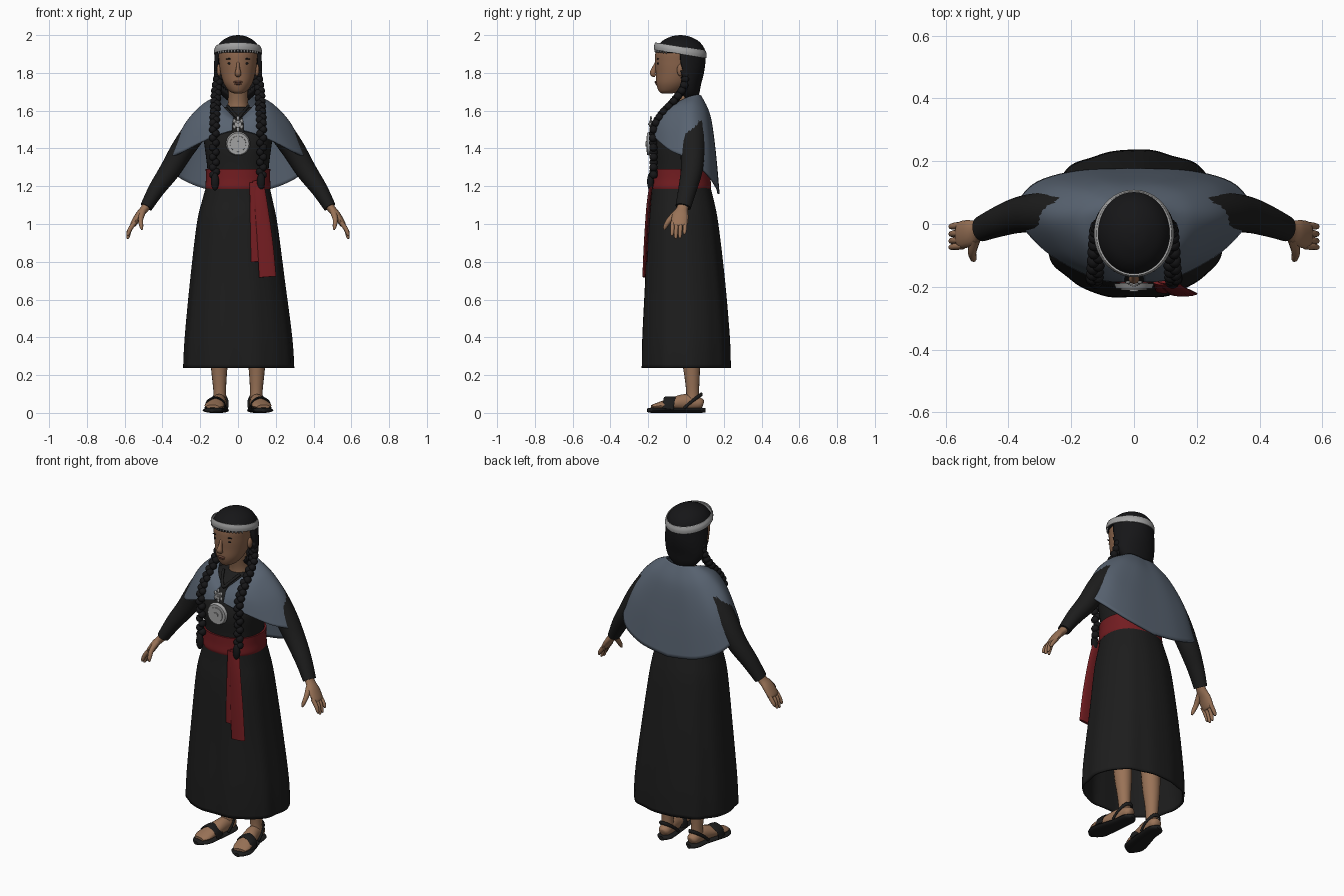
import bpy, bmesh, math
from mathutils import Vector

def material(name, r, g, b):
    m = bpy.data.materials.new(name)
    m.diffuse_color = (r, g, b, 1)
    return m

BLACK = material("black_cloth", .012, .012, .012)
HAIR = material("hair_black", .008, .008, .009)
SLATE = material("slate_wool", .098, .125, .165)
RED = material("red_sash", .17, .012, .015)
SKIN = material("skin", .32, .17, .095)
FACE = material("face_skin", .26, .13, .072)
LIPS = material("lip_brown", .17, .07, .045)
SILVER = material("silver", .36, .36, .36)

def spline(pts, n):
    """Catmull-Rom resampling of tuples of any length."""
    out = []
    for i in range(len(pts) - 1):
        a, b, c, d = pts[max(i - 1, 0)], pts[i], pts[i + 1], pts[min(i + 2, len(pts) - 1)]
        for k in range(n):
            t = k / n
            out.append(tuple(.5 * (2 * q + (r - p) * t + (2 * p - 5 * q + 4 * r - s) * t * t
                                   + (3 * q - p - 3 * r + s) * t ** 3) for p, q, r, s in zip(a, b, c, d)))
    out.append(tuple(pts[-1]))
    return out

def finish(name, bm, mat, thick=0, angle=50):
    bmesh.ops.recalc_face_normals(bm, faces=bm.faces)
    me = bpy.data.meshes.new(name)
    bm.to_mesh(me)
    bm.free()
    me.materials.append(mat)
    ob = bpy.data.objects.new(name, me)
    bpy.context.collection.objects.link(ob)
    bpy.ops.object.select_all(action='DESELECT')
    ob.select_set(True)
    bpy.context.view_layer.objects.active = ob
    bpy.ops.object.shade_smooth_by_angle(angle=math.radians(angle))
    if thick:
        mod = ob.modifiers.new("thickness", 'SOLIDIFY')
        mod.thickness = thick
    return ob

def grid(rows, closed=True, caps=True):
    bm = bmesh.new()
    vs = [[bm.verts.new(p) for p in r] for r in rows]
    n = len(vs[0])
    for a, b in zip(vs, vs[1:]):
        for j in range(n if closed else n - 1):
            k = (j + 1) % n
            bm.faces.new((a[j], a[k], b[k], b[j]))
    if closed and caps:
        bm.faces.new(vs[0])
        bm.faces.new(vs[-1])
    return bm

def loft(rings, seg=48, power=2, folds=0, tilt=0, caps=True, sub=5):
    """Horizontal rings (z, cx, cy, rx, ry), smoothed between."""
    rows = []
    rs = spline(rings, sub)
    for i, (z, cx, cy, rx, ry) in enumerate(rs):
        row = []
        for j in range(seg):
            a = 2 * math.pi * j / seg
            c, s = math.cos(a), math.sin(a)
            f = 1 + folds * i / len(rs) * (math.sin(9 * a) + .6 * math.sin(14 * a + 1))
            x = rx * f * math.copysign(abs(c) ** (2 / power), c)
            y = ry * f * math.copysign(abs(s) ** (2 / power), s)
            row.append((cx + x, cy + y, z + tilt * y))
        rows.append(row)
    return grid(rows, True, caps)

def tube(pts, ref=(0, 1, 0), side=1, seg=16, sub=5):
    """Path points (x, y, z, ru, rv); ru lies along ref."""
    ps = spline(pts, sub)
    cs = [Vector((p[0] * side, p[1], p[2])) for p in ps]
    rows = []
    for i, p in enumerate(ps):
        t = (cs[min(i + 1, len(cs) - 1)] - cs[max(i - 1, 0)]).normalized()
        u = Vector(ref)
        u = (u - t * u.dot(t)).normalized()
        v = t.cross(u)
        rows.append([cs[i] + u * p[3] * math.cos(a) + v * p[4] * math.sin(a)
                     for a in (2 * math.pi * j / seg for j in range(seg))])
    return grid(rows)

def balls(items, seg=14):
    """Joined ellipsoids (centre, radii)."""
    bm = bmesh.new()
    for c, r in items:
        new = bmesh.ops.create_uvsphere(bm, u_segments=seg, v_segments=seg // 2 + 2, radius=1)['verts']
        for v in new:
            v.co = Vector(c) + Vector(a * b for a, b in zip(v.co, r))
    return bm

# dress: skirt and bodice
finish("skirt", loft([(1.22, 0, -.03, .162, .152), (1.13, -.003, -.022, .185, .168), (1.0, -.005, -.017, .213, .188),
                      (.7, -.003, -.006, .25, .212), (.4, .002, -.001, .283, .232), (.238, .003, 0, .292, .236)],
                     96, 2.25, .012, caps=False), BLACK, .012)
finish("bodice", loft([(1.18, 0, -.03, .155, .148), (1.3, 0, -.032, .163, .147), (1.42, 0, -.035, .178, .15),
                       (1.52, 0, -.012, .19, .132), (1.585, 0, .01, .15, .095), (1.62, 0, .015, .085, .07)],
                      power=2.2), BLACK)

# sash and its hanging ends
finish("sash", loft([(1.185, 0, -.03, .17, .16), (1.2, 0, -.03, .173, .163), (1.24, 0, -.03, .17, .16),
                     (1.29, 0, -.03, .171, .159)], power=2.2), RED)
finish("sash_end_long", tube([(.105, -.18, 1.23, .03, .01), (.122, -.2, 1.1, .035, .009),
                              (.143, -.214, .9, .042, .009), (.157, -.222, .72, .045, .009)], (1, 0, 0)), RED)
finish("sash_end_short", tube([(.085, -.185, 1.22, .024, .009), (.092, -.202, 1.0, .027, .008),
                               (.097, -.213, .8, .028, .008)], (1, 0, 0)), RED)

# shoulder cape: neck, shoulder, middle and hem curves from front to back, mirrored
cape = [
    [(.02, -.125, 1.565), (.07, -.085, 1.615), (.1, -.03, 1.655), (.105, .03, 1.68), (.085, .065, 1.685),
     (.045, .08, 1.68), (0, .083, 1.675)],
    [(.025, -.155, 1.55), (.1, -.125, 1.59), (.165, -.055, 1.62), (.19, .03, 1.632), (.17, .095, 1.6),
     (.09, .125, 1.58), (0, .13, 1.57)],
    [(.03, -.175, 1.52), (.12, -.155, 1.535), (.22, -.085, 1.525), (.285, .025, 1.525), (.265, .115, 1.45),
     (.15, .152, 1.4), (0, .158, 1.38)],
    [(.03, -.185, 1.495), (.13, -.172, 1.465), (.285, -.085, 1.39), (.372, .03, 1.34), (.325, .125, 1.255),
     (.185, .17, 1.19), (0, .178, 1.16)],
]
cols = []
for c in cape:
    c = spline(c, 6)
    cols.append(c + [(-x, y, z) for x, y, z in c[-2::-1]])
finish("cape", grid([list(r) for r in zip(*[spline(list(line), 7) for line in zip(*cols)])], False), SLATE, .012)

# neck, head and face
finish("neck", tube([(0, .015, 1.57, .06, .066), (0, .005, 1.65, .053, .053), (0, -.02, 1.75, .055, .055)]), SKIN)
finish("head", loft([(1.692, 0, -.1, .022, .03), (1.705, 0, -.085, .048, .06), (1.745, 0, -.066, .076, .092),
                     (1.8, 0, -.05, .092, .11), (1.86, 0, -.045, .1, .118), (1.92, 0, -.04, .102, .118),
                     (1.965, 0, -.035, .07, .08)]), FACE)
finish("nose", tube([(0, -.158, 1.855, .006, .008), (0, -.167, 1.825, .013, .01), (0, -.175, 1.797, .016, .017),
                     (0, -.162, 1.784, .008, .012)]), FACE)
finish("lips", balls([((0, -.158, 1.752), (.025, .008, .006)), ((0, -.154, 1.742), (.02, .009, .006))]), LIPS)
finish("eyes", balls([((s * .04, -.148, 1.85), (.017, .005, .006)) for s in (-1, 1)]), HAIR)
finish("eyebrows", balls([((s * .042, -.149, 1.874), (.024, .006, .004)) for s in (-1, 1)]), HAIR)
finish("ears", balls([((s * .1, -.03, 1.815), (.013, .018, .032)) for s in (-1, 1)]), FACE)

# hair, open over the face
bm = loft([(2.0, 0, -.03, .005, .005), (1.992, 0, -.03, .045, .05), (1.965, 0, -.03, .09, .1),
           (1.92, 0, -.03, .118, .131), (1.86, 0, -.028, .126, .131), (1.8, 0, -.012, .127, .107),
           (1.74, 0, .005, .12, .075), (1.69, 0, .02, .095, .05), (1.65, 0, .025, .05, .03)])
gone = [f for f in bm.faces if f.calc_center_median().z < 1.912 and f.calc_center_median().y < -.022]
bmesh.ops.delete(bm, geom=gone, context='FACES')
finish("hair", bm, HAIR, .022)

# headband with small pendants
finish("headband", loft([(1.9, 0, -.03, .127, .138), (1.92, 0, -.03, .127, .139), (1.94, 0, -.03, .119, .134)],
                        tilt=-.16, caps=False), SILVER, .006)
finish("headband_pendants", balls([((.122 * math.sin(a), -.03 - .134 * math.cos(a), 1.898 + .02 * math.cos(a)),
                                    (.005, .004, .009)) for a in (i * .14 for i in range(-7, 8))], 8), SILVER)

# brooch, clasp and necklace
def disc(name, z, y, r, depth):
    m = bmesh.new()
    for rad, d in ((r, depth), (r * .72, depth * 1.5), (r * .25, depth * 2.2)):
        new = bmesh.ops.create_cone(m, cap_ends=True, segments=32, radius1=rad, radius2=rad * .9, depth=d)['verts']
        for v in new:
            v.co = Vector((v.co.x, y - v.co.z, z + v.co.y - v.co.z * .1))
    return finish(name, m, SILVER, angle=30)
disc("chest_medallion", 1.425, -.198, .064, .016)
disc("cape_clasp", 1.53, -.188, .02, .012)
finish("clasp_points", balls([((.022 * math.cos(a), -.186, 1.53 + .03 * math.sin(a)), (.009, .005, .012))
                              for a in (i * math.pi / 3 + math.pi / 6 for i in range(6))], 8), SILVER)
finish("necklace", tube([(-.055, -.06, 1.625, .008, .008), (-.025, -.115, 1.59, .008, .008), (0, -.135, 1.565, .01, .01),
                         (.025, -.115, 1.59, .008, .008), (.055, -.06, 1.625, .008, .008)], (0, 0, 1)), BLACK)

for s, tag in ((-1, "right"), (1, "left")):
    # braid of alternating knots, with a tassel
    path = spline([(.1, .0, 1.79), (.113, -.015, 1.72), (.118, -.065, 1.65), (.122, -.13, 1.58), (.125, -.172, 1.5),
                   (.126, -.172, 1.38), (.124, -.172, 1.26)], 5)
    finish("braid_" + tag, balls([((s * (x + .008 * (-1) ** i), y, z), (.021, .022, .021))
                                  for i, (x, y, z) in enumerate(path)]), HAIR)
    finish("braid_tassel_" + tag, balls([((s * .122, -.188, 1.225), (.022, .018, .048))]), HAIR)

    # sleeve
    finish("sleeve_" + tag, tube([(.15, .03, 1.56, .075, .06), (.21, .03, 1.51, .075, .065), (.29, .035, 1.4, .066, .062),
                                  (.36, .03, 1.285, .058, .055), (.43, .008, 1.185, .049, .044),
                                  (.486, -.015, 1.09, .041, .033)], side=s, seg=24), BLACK)
    # hand, fingers and thumb
    finish("hand_" + tag, tube([(.47, -.01, 1.12, .03, .024), (.495, -.02, 1.08, .031, .022),
                                (.525, -.03, 1.045, .043, .02), (.555, -.035, .998, .042, .016),
                                (.56, -.035, .988, .025, .008)], side=s), SKIN)
    for i, (y, z) in enumerate(((-.004, .945), (-.028, .925), (-.05, .922), (-.07, .937))):
        finish(f"finger_{i + 1}_{tag}", tube([(.545, y, 1.01, .011, .012), (.57, y - .002, .975, .011, .012),
                                              (.582, y - .004, z + .01, .009, .009), (.583, y - .005, z, .004, .004)],
                                             side=s, seg=10), SKIN)
    finish("thumb_" + tag, tube([(.505, -.045, 1.065, .018, .018), (.515, -.085, 1.025, .015, .014),
                                 (.512, -.108, .99, .012, .011), (.508, -.115, .97, .005, .005)], side=s, seg=10), SKIN)

    # leg and foot
    finish("leg_" + tag, tube([(.097, .035, .05, .036, .034), (.097, .035, .11, .034, .033), (.099, .032, .2, .041, .04),
                               (.1, .025, .32, .052, .05), (.1, .01, .6, .06, .06)], side=s), SKIN)
    foot = [(.092, .09, .045, .018, .018), (.094, .07, .05, .034, .032), (.1, .0, .056, .038, .044),
            (.115, -.08, .047, .046, .032), (.128, -.145, .037, .05, .019), (.134, -.18, .032, .034, .011)]
    finish("foot_" + tag, tube(foot, (1, 0, 0), s), SKIN)
    # sandal sole and straps
    sole = [(.092, .103, .014, .015, .012)] + [(x, y, .014, r + .011, .014) for x, y, z, r, h in foot[1:]]
    sole.append((.137, -.205, .014, .015, .01))
    finish("sandal_sole_" + tag, tube(sole, (1, 0, 0), s), BLACK)
    finish("toe_strap_" + tag, tube([(.066, -.075, .02, .03, .006), (.078, -.085, .06, .03, .006),
                                     (.118, -.085, .082, .032, .006), (.16, -.09, .062, .03, .006),
                                     (.172, -.095, .02, .03, .006)], (0, 1, 0), s), BLACK)
    finish("heel_strap_" + tag, tube([(.058, -.01, .025, .008, .006), (.056, .03, .06, .008, .006),
                                      (.072, .07, .09, .01, .006), (.097, .082, .098, .011, .006),
                                      (.122, .07, .09, .01, .006), (.14, .03, .06, .008, .006),
                                      (.142, -.01, .025, .008, .006)], (0, 0, 1), s), BLACK)
